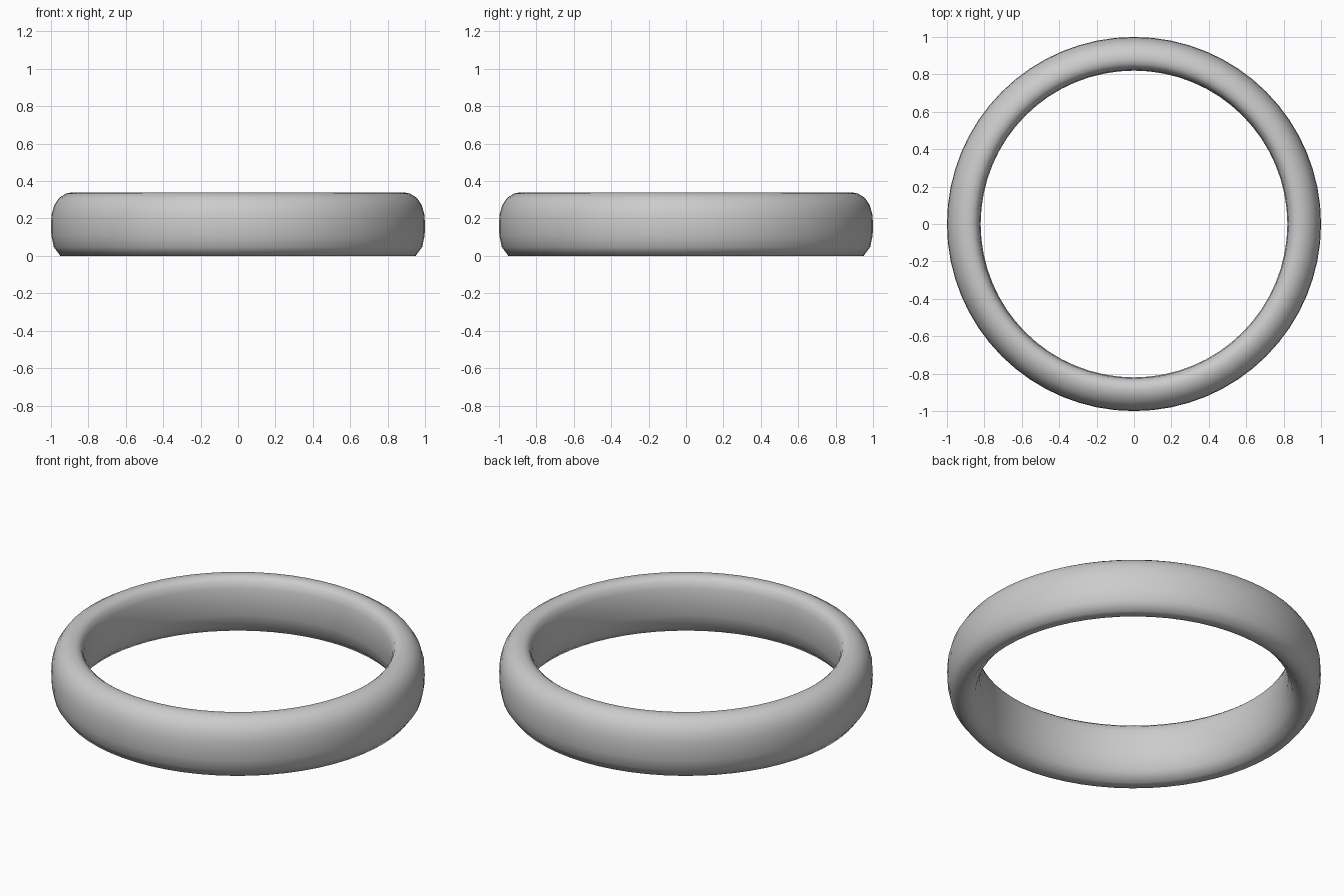
import bpy, bmesh, math

if "Cube" in bpy.data.objects:
    bpy.data.objects.remove(bpy.data.objects["Cube"])

# Rounded band cross-section (radius, height), flat underside
profile = [(0.89, 0.0), (0.95, 0.0), (0.985, 0.048), (0.998, 0.11), (1.0, 0.165),
           (0.997, 0.22), (0.983, 0.27), (0.957, 0.31), (0.92, 0.333), (0.885, 0.34),
           (0.858, 0.334), (0.838, 0.318), (0.825, 0.28), (0.82, 0.21),
           (0.825, 0.12), (0.848, 0.045)]
SEGMENTS = 64

# Sweep the section around the vertical axis
bm = bmesh.new()
rings = []
for i in range(SEGMENTS):
    a = 2 * math.pi * i / SEGMENTS
    rings.append([bm.verts.new((r * math.cos(a), r * math.sin(a), z)) for r, z in profile])
n = len(profile)
for i in range(SEGMENTS):
    cur, nxt = rings[i], rings[(i + 1) % SEGMENTS]
    for j in range(n):
        k = (j + 1) % n
        bm.faces.new((cur[j], nxt[j], nxt[k], cur[k])).smooth = True
bmesh.ops.recalc_face_normals(bm, faces=bm.faces)

mesh = bpy.data.meshes.new("ring_band")
bm.to_mesh(mesh)
bm.free()
bpy.context.collection.objects.link(bpy.data.objects.new("ring_band", mesh))
